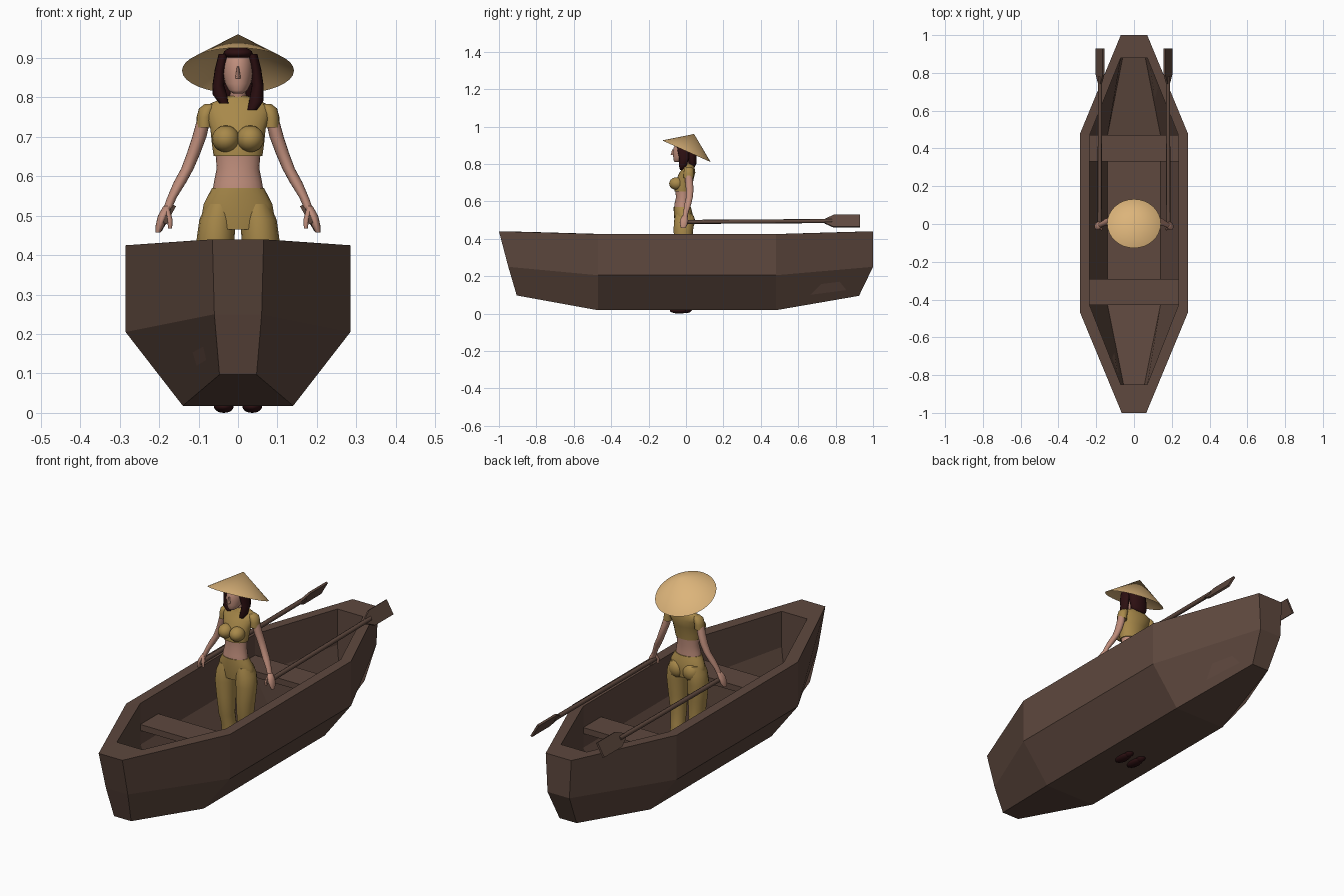
import bpy, bmesh, math
from mathutils import Vector, Matrix


def material(name, rgb):
    m = bpy.data.materials.new(name)
    lin = [((c / 255 + 0.055) / 1.055) ** 2.4 for c in rgb]
    m.diffuse_color = (*lin, 1)
    return m


WOOD = material("brown wood", (94, 72, 62))
STRAW = material("straw", (220, 180, 122))
CLOTH = material("mustard cloth", (168, 137, 74))
SKIN = material("skin", (190, 141, 123))
HAIR = material("dark hair", (44, 15, 17))


def finish(name, bm, mat, smooth=None):
    bmesh.ops.recalc_face_normals(bm, faces=bm.faces)
    me = bpy.data.meshes.new(name)
    bm.to_mesh(me)
    bm.free()
    ob = bpy.data.objects.new(name, me)
    bpy.context.collection.objects.link(ob)
    me.materials.append(mat)
    if smooth:
        bpy.ops.object.select_all(action='DESELECT')
        ob.select_set(True)
        bpy.context.view_layer.objects.active = ob
        bpy.ops.object.shade_smooth_by_angle(angle=math.radians(smooth))
    return ob


def loft(name, rings, mat, side=1, n=16):
    """Skin horizontal ellipses given as (x, y, z, rx, ry)."""
    bm = bmesh.new()
    rows = []
    for x, y, z, rx, ry in rings:
        rows.append([bm.verts.new((side * (x + rx * math.cos(2 * math.pi * i / n)),
                                   y + ry * math.sin(2 * math.pi * i / n), z)) for i in range(n)])
    for a, b in zip(rows, rows[1:]):
        for i in range(n):
            bm.faces.new((a[i], a[(i + 1) % n], b[(i + 1) % n], b[i]))
    bm.faces.new(rows[0])
    bm.faces.new(rows[-1])
    return finish(name, bm, mat, 60)


def ball(name, loc, size, mat):
    bm = bmesh.new()
    bmesh.ops.create_uvsphere(bm, u_segments=16, v_segments=10, radius=1,
                              matrix=Matrix.Translation(loc) @ Matrix.Diagonal((*size, 1)))
    return finish(name, bm, mat, 60)


def box(name, loc, size, mat):
    bm = bmesh.new()
    bmesh.ops.create_cube(bm, size=1, matrix=Matrix.Translation(loc) @ Matrix.Diagonal((*size, 1)))
    return finish(name, bm, mat)


# Hull: half sections (x, y, z) keel, chine, rim, inner rim, inner chine, floor
sections = [
    [(.047, -.905, .097), (.06, -.95, .25), (.065, -1, .44), (.07, -.85, .437), (.07, -.85, .26), (.055, -.85, .12)],
    [(.14, -.47, .018), (.285, -.47, .205), (.285, -.47, .425), (.235, -.43, .425), (.235, -.43, .22), (.14, -.43, .05)],
    [(.14, .48, .018), (.285, .48, .205), (.285, .48, .425), (.235, .47, .425), (.235, .47, .22), (.14, .47, .05)],
    [(.047, .925, .095), (.06, 1, .25), (.07, 1, .44), (.07, .88, .437), (.07, .88, .26), (.06, .88, .12)],
]
bm = bmesh.new()
loops = []
for sec in sections:
    right = [bm.verts.new(p) for p in sec]
    left = [bm.verts.new((-x, y, z)) for x, y, z in sec]
    loops.append(right + left[::-1])
for a, b in zip(loops, loops[1:]):
    for i in range(12):
        j = (i + 1) % 12
        bm.faces.new((a[i], a[j], b[j], b[i]))
for end in (loops[0], loops[-1]):
    for i in range(5):
        bm.faces.new((end[i], end[i + 1], end[10 - i], end[11 - i]))
finish("hull", bm, WOOD)

# Benches
for name, y in (("front_bench", -.36), ("rear_bench", .40)):
    box(name, (0, y, .305), (.47, .14, .03), WOOD)

# Oars: round shaft and a tilted, tapered blade
for s in (-1, 1):
    bm = bmesh.new()
    a, b = Vector((s * .182, -.03, .49)), Vector((s * .18, .78, .495))
    rot = (b - a).to_track_quat('Z', 'Y').to_matrix().to_4x4()
    bmesh.ops.create_cone(bm, cap_ends=True, segments=8, radius1=.011, radius2=.011,
                          depth=(b - a).length, matrix=Matrix.Translation((a + b) / 2) @ rot)
    finish("oar_shaft", bm, WOOD, 50)
    bm = bmesh.new()
    wide, thick = Vector((-s * .5, 0, .87)), Vector((s * .87, 0, .5)) * .005
    rows = []
    for y, w in ((.74, .011), (.79, .037), (.93, .037)):
        c = Vector((s * .18, y, .494))
        rows.append([bm.verts.new(c + wide * w * u + thick * v)
                     for u, v in ((-1, -1), (1, -1), (1, 1), (-1, 1))])
    for p, q in zip(rows, rows[1:]):
        for i in range(4):
            bm.faces.new((p[i], p[(i + 1) % 4], q[(i + 1) % 4], q[i]))
    bm.faces.new(rows[0])
    bm.faces.new(rows[-1])
    finish("oar_blade", bm, WOOD)

# Lower body
loft("trouser_hips", [(0, -.012, .465, .085, .045), (0, -.012, .50, .092, .05),
                      (0, -.014, .53, .087, .05), (0, -.018, .555, .074, .048),
                      (0, -.02, .57, .066, .046)], CLOTH, n=24)
for s in (-1, 1):
    loft("trouser_leg", [(.035, -.005, .03, .022, .026), (.038, -.005, .07, .034, .036),
                         (.043, 0, .14, .036, .04), (.047, -.005, .22, .034, .036),
                         (.05, -.015, .27, .036, .04), (.054, -.015, .36, .043, .047),
                         (.057, -.014, .44, .048, .052), (.052, -.012, .49, .046, .053),
                         (.045, -.012, .53, .035, .045)], CLOTH, s)
    ball("buttock", (s * .038, .012, .495), (.042, .036, .045), CLOTH)
    ball("shoe", (s * .036, -.035, .016), (.025, .052, .016), HAIR)
    ball("shoe_heel", (s * .036, .005, .025), (.022, .028, .022), HAIR)

# Torso
loft("midriff", [(0, -.02, .555, .066, .044), (0, -.02, .585, .061, .042),
                 (0, -.016, .62, .054, .038), (0, -.015, .67, .058, .042)], SKIN, n=24)
loft("shirt", [(0, -.017, .652, .062, .045), (0, -.015, .68, .066, .047),
               (0, -.005, .72, .07, .046), (0, .008, .755, .082, .042),
               (0, .014, .778, .085, .032), (0, .016, .79, .058, .029),
               (0, .016, .803, .027, .025)], CLOTH, n=24)
for s in (-1, 1):
    ball("shirt_bust", (s * .031, -.05, .695), (.035, .04, .034), CLOTH)
    loft("sleeve", [(.085, .014, .724, .021, .026), (.084, .014, .75, .021, .027),
                    (.078, .014, .772, .021, .025), (.07, .014, .783, .015, .016)], CLOTH, s)
    # Arms and hands
    loft("arm", [(.178, -.005, .52, .011, .014), (.168, 0, .545, .012, .014),
                 (.147, .01, .585, .016, .018), (.128, .018, .62, .016, .018),
                 (.112, .02, .66, .017, .02), (.098, .017, .70, .018, .021),
                 (.088, .014, .74, .017, .02)], SKIN, s)
    loft("hand", [(.203, -.015, .457, .006, .012), (.198, -.013, .475, .011, .02),
                  (.19, -.01, .50, .013, .022), (.178, -.005, .525, .011, .014)], SKIN, s)
    loft("thumb", [(.172, -.026, .468, .005, .006), (.173, -.026, .49, .007, .008),
                   (.181, -.014, .517, .008, .009)], SKIN, s, 10)

# Neck and head
loft("neck", [(0, .016, .785, .025, .023), (0, .01, .81, .02, .021), (0, 0, .85, .02, .024)], SKIN)
loft("head", [(0, -.048, .81, .012, .013), (0, -.038, .818, .024, .028), (0, -.026, .835, .033, .042),
              (0, -.02, .86, .038, .05), (0, -.016, .885, .038, .051),
              (0, -.012, .91, .032, .043), (0, -.01, .922, .015, .02)], SKIN, n=20)
loft("nose", [(0, -.07, .848, .007, .013), (0, -.068, .856, .006, .012),
              (0, -.065, .878, .003, .008)], SKIN, n=8)

# Hair: crown, back fall and side locks
ball("hair_crown", (0, .004, .885), (.048, .052, .042), HAIR)
ball("hair_fringe", (0, -.03, .912), (.037, .042, .016), HAIR)
loft("hair_back", [(0, .034, .785, .03, .014), (0, .034, .80, .043, .021),
                   (0, .03, .84, .048, .027), (0, .022, .89, .045, .034)], HAIR)
for s, drop in ((-1, .785), (1, .768)):
    loft("hair_lock", [(.036, -.022, drop, .012, .01), (.046, -.018, drop + .022, .018, .02),
                       (.05, -.01, .83, .015, .026), (.045, -.015, .87, .014, .03),
                       (.036, -.02, .91, .013, .03)], HAIR, s)

# Conical hat, tilted back
bm = bmesh.new()
n = 32
tilt = Matrix.Translation((0, .002, .868)) @ Matrix.Rotation(math.radians(-24), 4, 'X')
rim = [bm.verts.new(tilt @ Vector((.142 * math.cos(2 * math.pi * i / n),
                                   .142 * math.sin(2 * math.pi * i / n), 0))) for i in range(n)]
for h in (.101, .095):
    tip = bm.verts.new(tilt @ Vector((0, 0, h)))
    for i in range(n):
        bm.faces.new((rim[i], rim[(i + 1) % n], tip))
finish("straw_hat", bm, STRAW, 40)
